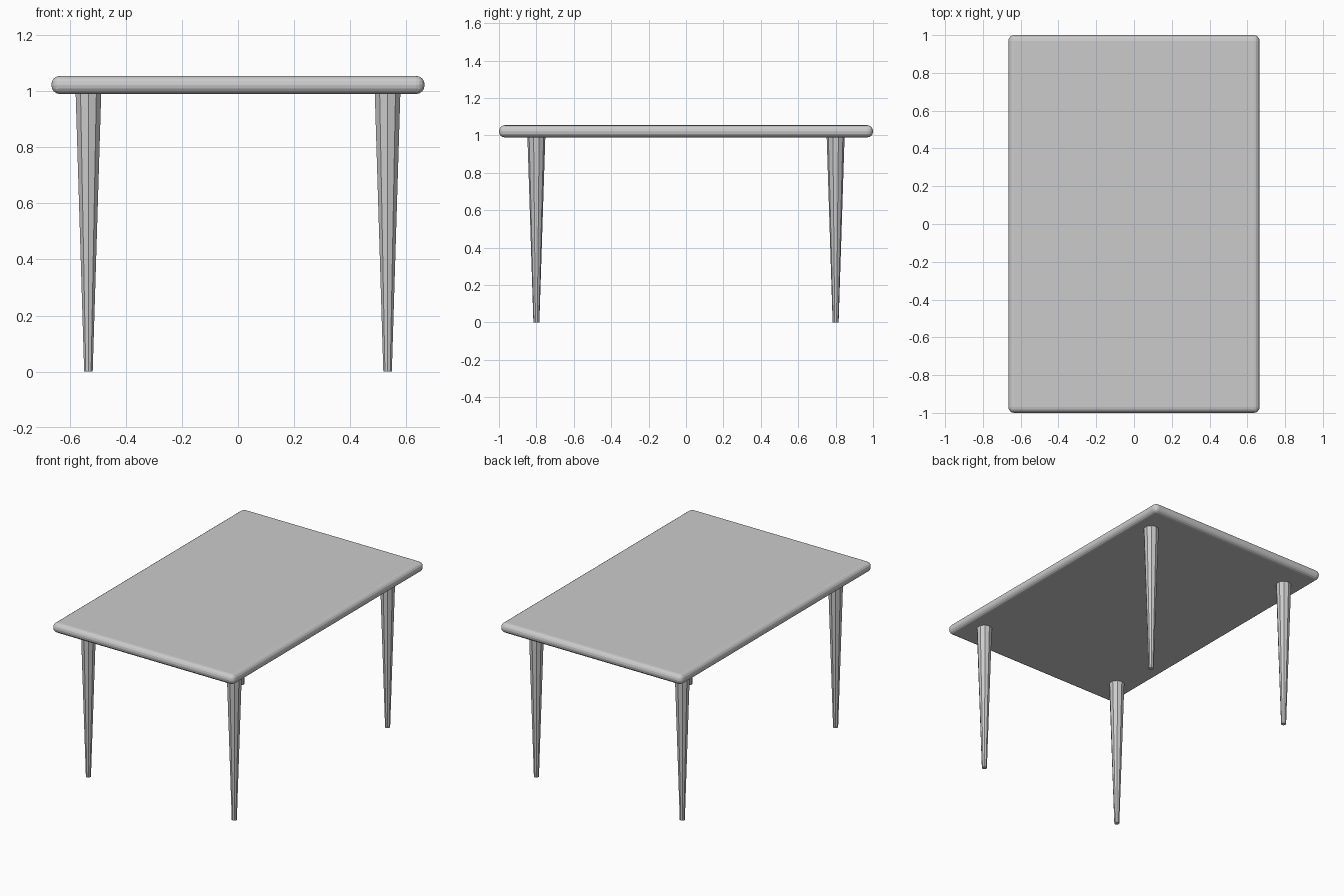
import bpy

if "Cube" in bpy.data.objects:
    bpy.data.objects.remove(bpy.data.objects["Cube"])

# Table top: slab with fully rounded edges
bpy.ops.mesh.primitive_cube_add(size=1, location=(0, 0, 1.022))
top = bpy.context.object
top.name = "table_top"
top.scale = (1.33, 2.0, 0.065)
bpy.ops.object.transform_apply(location=False, rotation=False, scale=True)
bevel = top.modifiers.new("rounded_edge", 'BEVEL')
bevel.width = 0.031
bevel.segments = 4

# Four tapered ten-sided legs
LEG_HEIGHT = 0.995
for side_y, end in ((-1, "front"), (1, "back")):
    for side_x, side in ((-1, "left"), (1, "right")):
        bpy.ops.mesh.primitive_cone_add(
            vertices=10, radius1=0.016, radius2=0.048, depth=LEG_HEIGHT,
            location=(side_x * 0.533, side_y * 0.8, LEG_HEIGHT / 2))
        bpy.context.object.name = f"{end}_{side}_leg"
